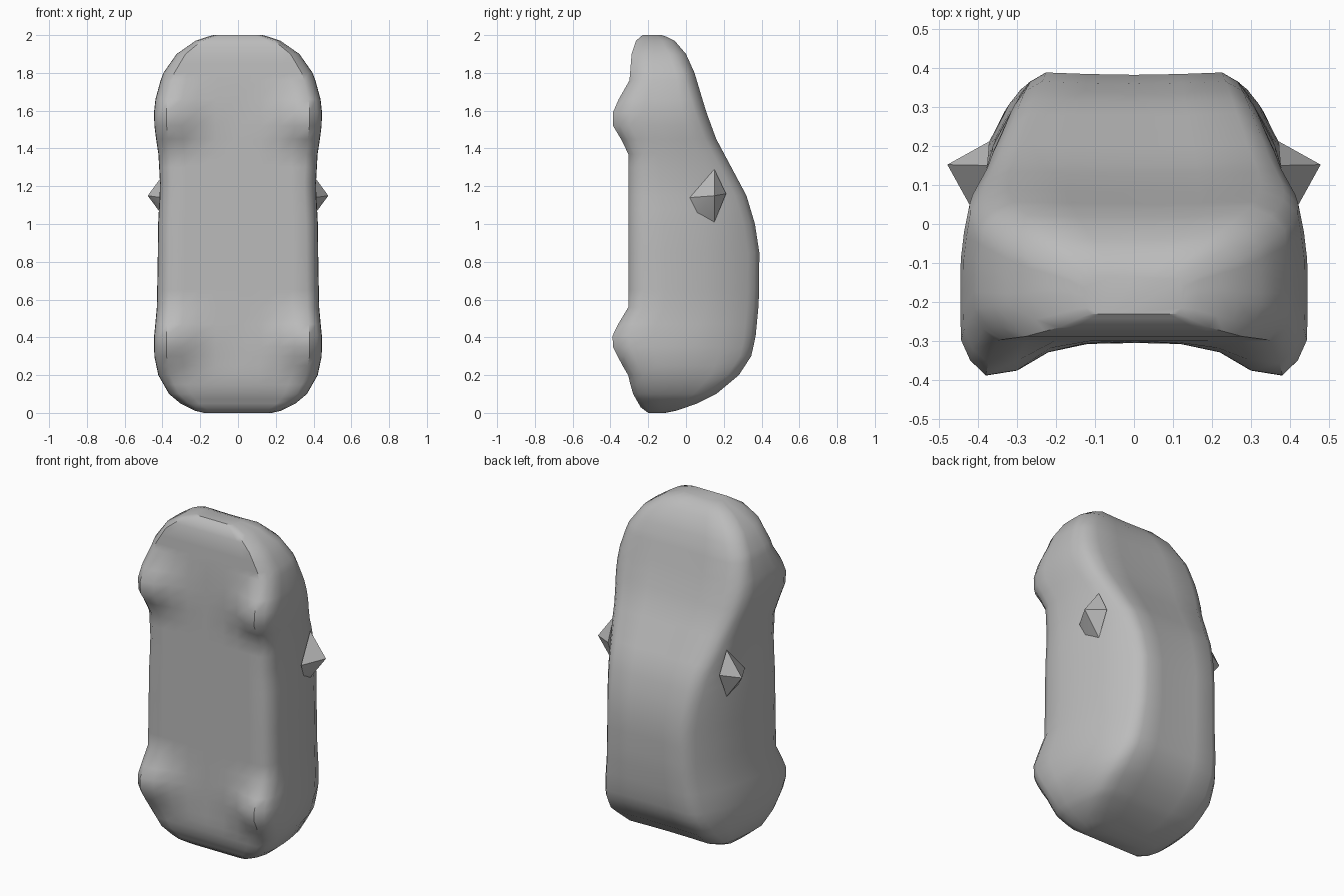
import bpy, bmesh, math

if "Cube" in bpy.data.objects:
    bpy.data.objects.remove(bpy.data.objects["Cube"])

grey = bpy.data.materials.new("plain grey")
grey.diffuse_color = (0.5, 0.5, 0.5, 1)
grey.use_nodes = True
grey.node_tree.nodes["Principled BSDF"].inputs["Base Color"].default_value = grey.diffuse_color


def lerp(table, v):
    """Piecewise linear lookup in a list of (key, value)."""
    for (a, p), (b, q) in zip(table, table[1:]):
        if v <= b:
            return p + (q - p) * max(0, (v - a) / (b - a))
    return table[-1][1]


def finish(name, bm, angle):
    bmesh.ops.recalc_face_normals(bm, faces=bm.faces)
    mesh = bpy.data.meshes.new(name)
    bm.to_mesh(mesh)
    bm.free()
    mesh.materials.append(grey)
    obj = bpy.data.objects.new(name, mesh)
    bpy.context.collection.objects.link(obj)
    bpy.ops.object.select_all(action='DESELECT')
    obj.select_set(True)
    bpy.context.view_layer.objects.active = obj
    bpy.ops.object.shade_smooth_by_angle(angle=math.radians(angle))
    return obj


# Body curves along z: roof line, underside and half width
ROOF = [(0, -.11), (.012, -.05), (.05, .06), (.1, .16), (.2, .28), (.3, .345),
        (.4, .368), (.6, .387), (.85, .388), (1.0, .365), (1.15, .32),
        (1.3, .24), (1.45, .16), (1.6, .105), (1.8, .045), (1.9, .0),
        (1.97, -.06), (1.99, -.1), (2, -.13)]
UNDER = [(0, -.20), (.03, -.24), (.1, -.28), (.17, -.30), (.55, -.305),
         (1.4, -.305), (1.75, -.30), (1.9, -.288), (1.97, -.265), (2, -.23)]
WIDTH = [(0, .18), (.012, .23), (.05, .305), (.1, .365), (.2, .422),
         (.3, .443), (.4, .445), (.55, .43), (.8, .425), (1.0, .423),
         (1.2, .412), (1.38, .422), (1.5, .442), (1.6, .445), (1.7, .432),
         (1.8, .395), (1.9, .325), (1.97, .225), (1.99, .165), (2, .13)]
# Depth of the wheel bulges below the underside
WHEEL = [(.19, 0), (.25, .035), (.3, .06), (.35, .085), (.41, .085), (.47, .055),
         (.56, 0), (1.37, 0), (1.45, .04), (1.52, .083), (1.59, .085),
         (1.66, .055), (1.76, 0)]
# Side taper towards the roof: half width at each height above the floor
TAPER = [(-.3, .445), (-.1, .445), (0, .433), (.1, .41), (.2, .38),
         (.27, .345), (.33, .305), (.39, .23)]
STATIONS = [0, .012, .03, .05, .075, .1, .15, .2, .25, .3, .35, .41, .47, .56, .65,
            .75, .85, 1, 1.08, 1.15, 1.22, 1.3, 1.37, 1.45, 1.52, 1.59, 1.66, 1.76,
            1.8, 1.85, 1.9, 1.94, 1.97, 1.99, 2]


def section(z):
    """Half outline from the underside centre to the roof centre."""
    top, low, d = lerp(ROOF, z), lerp(UNDER, z), lerp(WHEEL, z)
    h, s = top - low, lerp(WIDTH, z) / .445
    r, c = min(.03, .15 * h), min(.06, .25 * h)
    pts = [(0, low), (.12, low - .05 * d), (.22, low - .3 * d), (.30, low - .85 * d),
           (.38, low - d), (.42, low + r - .9 * d), (.443, low + 2.7 * r - .9 * d)]
    start, end = low + 2.7 * r - .9 * d, top - c
    for i in range(1, 6):
        y = start + (end - start) * i / 5
        pts.append((lerp(TAPER, y), y))
    shoulder = lerp(TAPER, end)
    pts += [(shoulder * .91, top - c * .4), (shoulder * .77, top),
            (shoulder * .4, top - .004), (0, top - .006)]
    return [(x * s, y) for x, y in pts]


# Body shell lofted through the sections
bm = bmesh.new()
rings = []
for z in STATIONS:
    half = section(z)
    outline = half + [(-x, y) for x, y in half[-2:0:-1]]
    rings.append([bm.verts.new((x, y, z)) for x, y in outline])
n = len(rings[0])
for a, b in zip(rings, rings[1:]):
    for i in range(n):
        j = (i + 1) % n
        bm.faces.new((a[i], a[j], b[j], b[i]))
bm.faces.new(rings[0])
bm.faces.new(rings[-1])
finish("car_body", bm, 40)

# Pointed side mirrors
for name, side in (("right_mirror", 1), ("left_mirror", -1)):
    bm = bmesh.new()
    base = [(.37, .212, 1.16), (.375, .15, 1.29), (.405, .02, 1.14),
            (.395, .06, 1.06), (.375, .15, 1.01)]
    tip = bm.verts.new((side * .478, .152, 1.15))
    ring = [bm.verts.new((side * x, y, z)) for x, y, z in base]
    for i in range(len(ring)):
        bm.faces.new((ring[i], ring[(i + 1) % len(ring)], tip))
    bm.faces.new(ring)
    finish(name, bm, 30)
